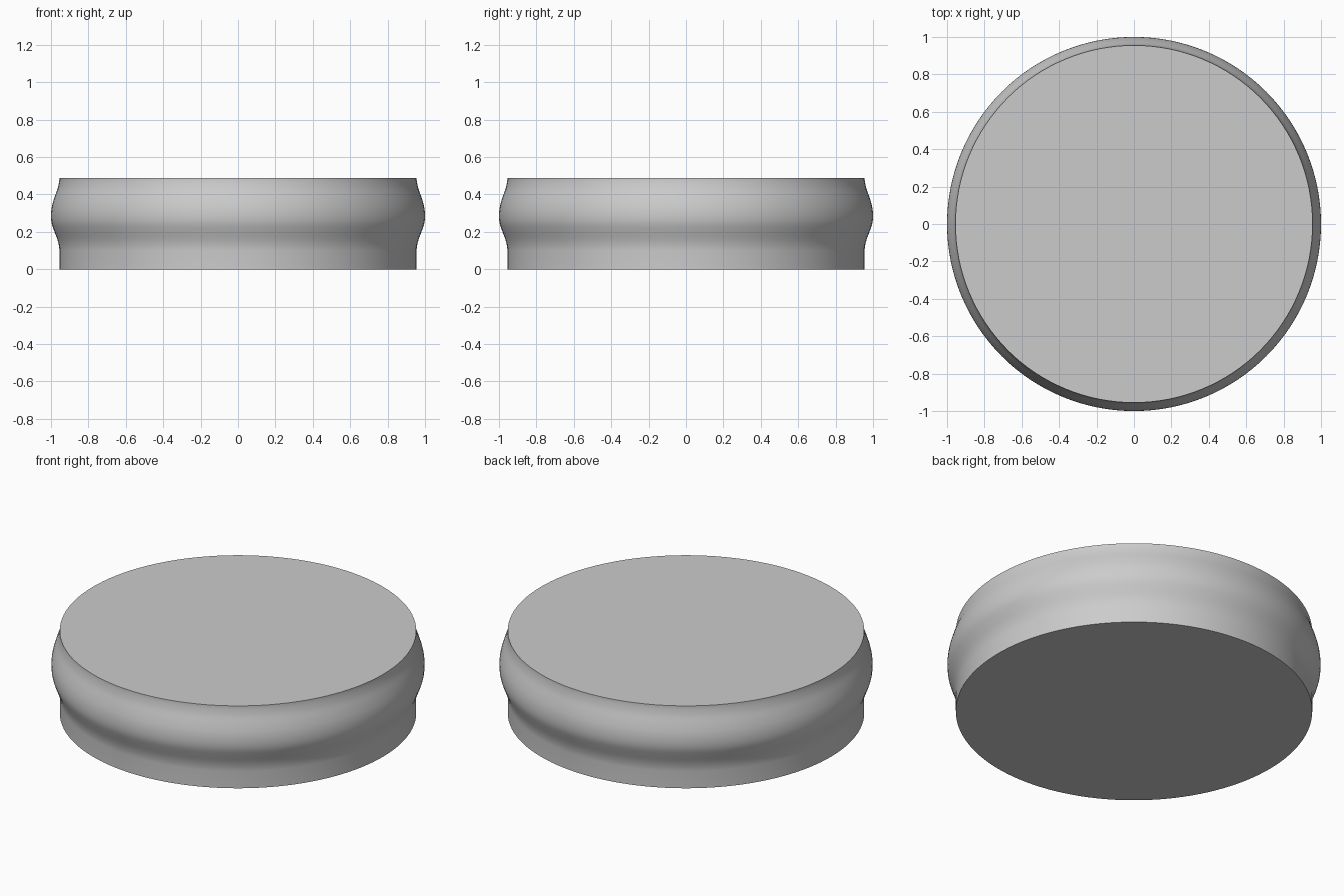
import bpy, math
from mathutils import Vector
from mathutils.geometry import interpolate_bezier

cube = bpy.data.objects.get("Cube")
if cube:
    bpy.data.objects.remove(cube, do_unlink=True)

SEGMENTS = 128
HEIGHT = 0.487

# Plain light grey
grey = bpy.data.materials.new("light_grey")
grey.use_nodes = True
grey.diffuse_color = (0.6, 0.6, 0.6, 1)
grey.node_tree.nodes["Principled BSDF"].inputs["Base Color"].default_value = (0.6, 0.6, 0.6, 1)

# Side profile (radius, height): straight foot, rounded bulge, upright lip
knots = [(0.955, 0), (0.955, 0.1), (0.963, 0.15), (0.981, 0.2), (0.996, 0.245),
         (1.0, 0.288), (0.995, 0.335), (0.981, 0.385), (0.965, 0.43), (0.957, 0.465),
         (0.955, HEIGHT)]
points = [Vector((r, 0, z)) for r, z in knots]
tangents = [(points[min(i + 1, len(points) - 1)] - points[max(i - 1, 0)]) for i in range(len(points))]
profile = [points[0]]
for i in range(1, len(points) - 1):
    a, b = points[i], points[i + 1]
    span = (b.z - a.z) / 3
    # Tangents scaled by height keep the curve smooth across uneven spacing
    slope = [Vector((t.x / t.z, 0, 1)) * span for t in tangents[i:i + 2]]
    if i == 1:
        slope[0] = Vector((0, 0, span))
    if i == len(points) - 2:
        slope[1] = Vector((0, 0, span))
    curve = interpolate_bezier(a, a + slope[0], b - slope[1], b, 4)
    profile += curve[:-1]
profile.append(points[-1])

# Revolve the profile and close it with flat caps
verts, faces = [], []
for p in profile:
    for s in range(SEGMENTS):
        angle = math.tau * s / SEGMENTS
        verts.append((p.x * math.cos(angle), p.x * math.sin(angle), p.z))
for ring in range(len(profile) - 1):
    for s in range(SEGMENTS):
        low, high, nxt = ring * SEGMENTS, (ring + 1) * SEGMENTS, (s + 1) % SEGMENTS
        faces.append((low + s, low + nxt, high + nxt, high + s))
faces.append(tuple(reversed(range(SEGMENTS))))
faces.append(tuple(range(len(verts) - SEGMENTS, len(verts))))

mesh = bpy.data.meshes.new("bulged_disc")
mesh.from_pydata(verts, [], faces)
mesh.materials.append(grey)
disc = bpy.data.objects.new("bulged_disc", mesh)
bpy.context.collection.objects.link(disc)

# Smooth sides with crisp rims
bpy.ops.object.select_all(action='DESELECT')
disc.select_set(True)
bpy.context.view_layer.objects.active = disc
bpy.ops.object.shade_smooth_by_angle(angle=math.radians(30))
